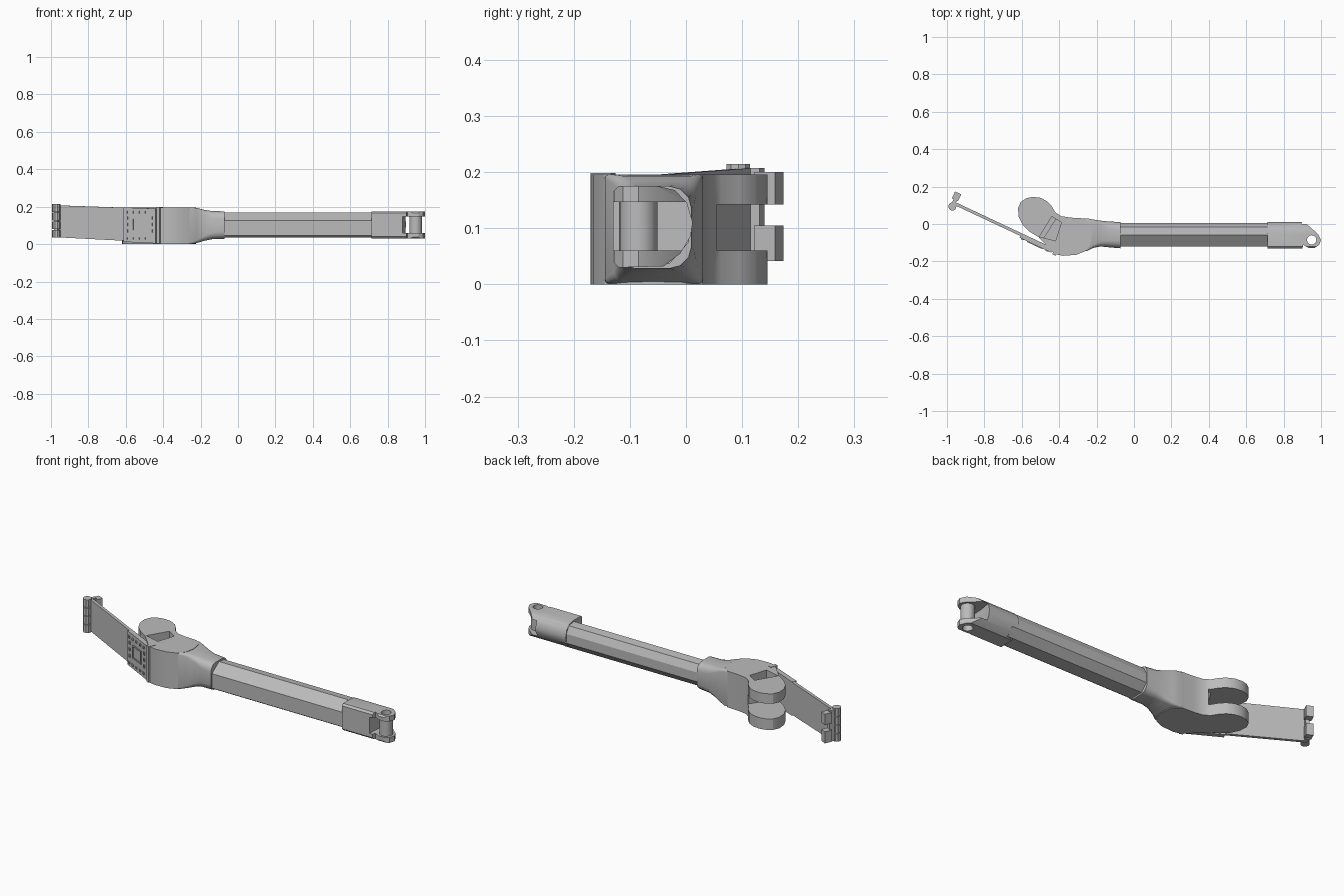
import bpy, bmesh, math
from mathutils import Vector

cube = bpy.data.objects.get("Cube")
if cube:
    bpy.data.objects.remove(cube, do_unlink=True)

grey = bpy.data.materials.new("plain grey")
grey.use_nodes = True
grey.diffuse_color = (0.5, 0.5, 0.5, 1)
grey.node_tree.nodes["Principled BSDF"].inputs["Base Color"].default_value = (0.5, 0.5, 0.5, 1)


def finish(name, bm):
    bmesh.ops.recalc_face_normals(bm, faces=bm.faces)
    mesh = bpy.data.meshes.new(name)
    bm.to_mesh(mesh)
    bm.free()
    mesh.materials.append(grey)
    ob = bpy.data.objects.new(name, mesh)
    bpy.context.collection.objects.link(ob)
    return ob


def loft(name, rings):
    """Skin a list of equal-length closed rings and cap both ends."""
    bm = bmesh.new()
    rows = [[bm.verts.new(p) for p in ring] for ring in rings]
    n = len(rows[0])
    for a, b in zip(rows, rows[1:]):
        for i in range(n):
            j = (i + 1) % n
            bm.faces.new((a[i], a[j], b[j], b[i]))
    bm.faces.new(rows[0])
    bm.faces.new(rows[-1])
    return finish(name, bm)


def slab(name, outline, z0, z1):
    return loft(name, [[(x, y, z) for x, y in outline] for z in (z0, z1)])


def bar(name, section, x0, x1):
    return loft(name, [[(x, y, z) for y, z in section] for x in (x0, x1)])


def circle(cx, cy, r, n=16):
    return [(cx + r * math.cos(k * math.tau / n), cy + r * math.sin(k * math.tau / n)) for k in range(n)]


def boolean(ob, cutter, operation="DIFFERENCE"):
    mod = ob.modifiers.new("cut", "BOOLEAN")
    mod.object, mod.operation, mod.solver = cutter, operation, "EXACT"
    bpy.context.view_layer.objects.active = ob
    bpy.ops.object.modifier_apply(modifier=mod.name)
    bpy.data.objects.remove(cutter, do_unlink=True)


def smooth(ob, angle=30):
    bpy.ops.object.select_all(action="DESELECT")
    ob.select_set(True)
    bpy.context.view_layer.objects.active = ob
    bpy.ops.object.shade_smooth_by_angle(angle=math.radians(angle))


# Faceted shaft
bar("shaft", [(-0.12, 0.125), (-0.06, 0.168), (-0.015, 0.162), (0.005, 0.125), (0.005, 0.075),
              (-0.03, 0.036), (-0.105, 0.036), (-0.12, 0.046)], -0.1, 0.75)

# End sleeve with a two-lug fork
half_round = [(-0.13, 0.04), (-0.12, 0.03), (-0.04, 0.032), (-0.01, 0.055), (0.008, 0.085), (0.012, 0.11),
              (0.002, 0.145), (-0.02, 0.168), (-0.05, 0.175), (-0.12, 0.175), (-0.13, 0.165)]
sleeve = bar("end_sleeve", half_round, 0.715, 1.05)
side_shape = [(0.7, 0.1), (0.88, 0.1), (0.91, 0.012), (0.985, -0.055), (1.0, -0.085), (0.99, -0.112),
              (0.965, -0.128), (0.935, -0.128), (0.905, -0.112), (0.88, -0.2), (0.7, -0.2)]
boolean(sleeve, slab("cutter", side_shape, -0.1, 0.3), "INTERSECT")
slot = [(0.87, -0.3), (0.885, -0.06), (0.93, 0.2), (1.2, 0.2), (1.2, -0.3)]
boolean(sleeve, slab("cutter", slot, 0.06, 0.147))
boolean(sleeve, slab("cutter", circle(0.95, -0.085, 0.025), -0.1, 0.3))
smooth(sleeve)

# Hollow pivot tube between the lugs
tube = slab("pivot_tube", circle(0.95, -0.085, 0.034), 0.058, 0.149)
boolean(tube, slab("cutter", circle(0.95, -0.085, 0.025), 0, 0.3))
smooth(tube)


# Neck swelling from the shaft collar to the joint body
def rounded(x, y0, y1, z0, z1, c):
    pts = []
    for cy, cz, start in ((y1 - c, z1 - c, 0), (y0 + c, z1 - c, 1), (y0 + c, z0 + c, 2), (y1 - c, z0 + c, 3)):
        for k in range(4):
            a = (start + k / 3) * math.pi / 2
            pts.append((x, cy + c * math.cos(a), cz + c * math.sin(a)))
    return pts


neck = loft("neck", [rounded(*s) for s in (
    (-0.072, -0.13, 0.01, 0.028, 0.175, 0.04),
    (-0.14, -0.124, 0.014, 0.026, 0.177, 0.035),
    (-0.18, -0.12, 0.018, 0.018, 0.183, 0.025),
    (-0.22, -0.128, 0.024, 0.006, 0.193, 0.015),
    (-0.25, -0.144, 0.03, 0.001, 0.196, 0.008),
    (-0.32, -0.15, 0.03, 0.002, 0.195, 0.008))])
smooth(neck, 40)

# Joint body with a rounded fork lobe
outline = [(-0.225, -0.06), (-0.235, -0.11), (-0.26, -0.145), (-0.31, -0.165), (-0.38, -0.17), (-0.425, -0.16),
           (-0.51, -0.07), (-0.56, -0.04), (-0.595, -0.005), (-0.617, 0.04), (-0.62, 0.085), (-0.605, 0.118),
           (-0.575, 0.138), (-0.54, 0.145), (-0.5, 0.14), (-0.465, 0.122), (-0.44, 0.095), (-0.42, 0.062),
           (-0.39, 0.042), (-0.34, 0.034), (-0.27, 0.03), (-0.235, 0.0)]
body = slab("joint_body", outline, 0, 0.196)
fork = [(-0.41, 0.04), (-0.41, 0.3), (-0.8, 0.3), (-0.8, -0.1), (-0.5, -0.1)]
boolean(body, slab("cutter", fork, 0.06, 0.142))
recess = [(-0.505, -0.068), (-0.44, 0.04), (-0.388, 0.008), (-0.42, -0.09)]
boolean(body, slab("cutter", recess, 0.1, 0.3))
smooth(body)

# Angled strut frame: s runs along the strut, t points out of its front
origin = Vector((-0.415, -0.15))
along = Vector((-0.905, 0.425))
out = Vector((-0.425, -0.905))


def place(s, t):
    return tuple(origin + along * s + out * t)


def strut_box(name, s, t, z, end_z=None):
    ends = zip(s, (z, end_z or z))
    return loft(name, [[(*place(sv, t[0]), zv[0]), (*place(sv, t[1]), zv[0]),
                        (*place(sv, t[1]), zv[1]), (*place(sv, t[0]), zv[1])] for sv, zv in ends])


strut_box("strut_plate", (0.0, 0.6), (-0.012, 0.004), (0.008, 0.188), (0.036, 0.207))
strut_box("mount_plate", (0.022, 0.212), (-0.012, 0.014), (0.004, 0.19), (0.012, 0.196))
strut_box("mount_edge", (-0.005, 0.015), (-0.02, 0.02), (0.002, 0.198))

# Square frame, rivets and small ribs on the mount plate
for name, s, z in (("frame_top", (0.075, 0.16), (0.133, 0.14)), ("frame_bottom", (0.075, 0.16), (0.068, 0.075)),
                   ("frame_inner", (0.075, 0.083), (0.068, 0.14)), ("frame_outer", (0.152, 0.16), (0.068, 0.14))):
    strut_box(name, s, (0.012, 0.018), z)
for i in range(5):
    for z in (0.03, 0.17):
        s = 0.045 + 0.036 * i
        strut_box("rivet", (s, s + 0.012), (0.012, 0.018), (z - 0.006, z + 0.006))
for s in (0.04, 0.185):
    for z in (0.07, 0.105, 0.14):
        strut_box("side_rivet", (s, s + 0.01), (0.012, 0.018), (z - 0.008, z + 0.008))

# Strut end hinge: spine, two rear blocks and four front knuckles
strut_box("hinge_spine", (0.598, 0.618), (-0.03, 0.02), (0.038, 0.207))
for z in ((0.042, 0.105), (0.142, 0.2)):
    strut_box("rear_block", (0.592, 0.628), (-0.063, -0.022), z)
for i in range(4):
    z = 0.034 + 0.046 * i
    knuckle = slab("knuckle", circle(*place(0.607, 0.016), 0.022, 10), z, z + 0.042)
    smooth(knuckle)
